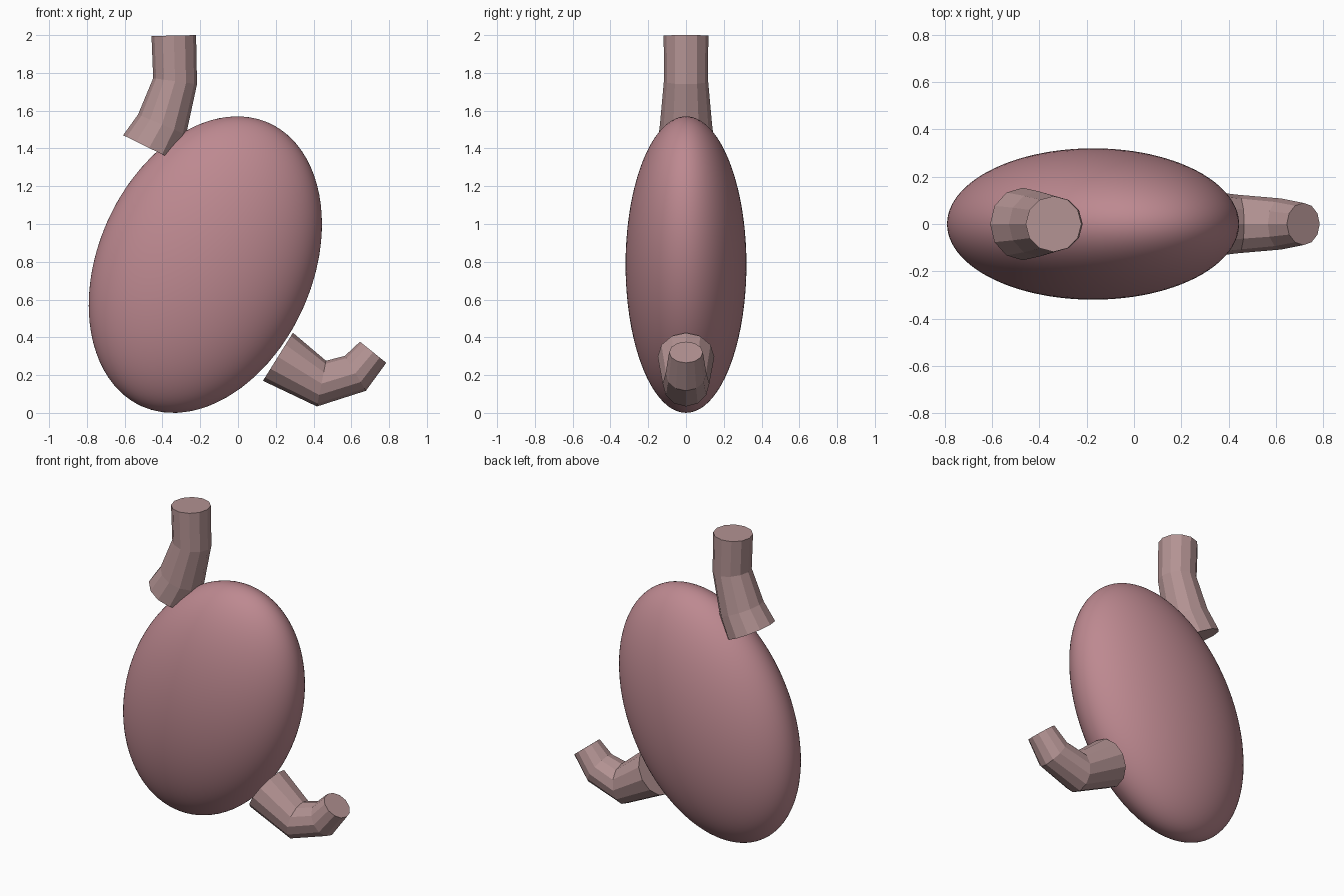
import bpy, bmesh, math
from mathutils import Vector, Matrix

if "Cube" in bpy.data.objects:
    bpy.data.objects.remove(bpy.data.objects["Cube"])

SIDES = 12


def material(name, rgb):
    m = bpy.data.materials.new(name)
    m.diffuse_color = (*rgb, 1)
    m.use_nodes = True
    m.node_tree.nodes["Principled BSDF"].inputs["Base Color"].default_value = m.diffuse_color
    return m


def add_object(name, bm, mat, smooth):
    bmesh.ops.recalc_face_normals(bm, faces=bm.faces[:])
    for f in bm.faces:
        f.smooth = smooth
    me = bpy.data.meshes.new(name)
    bm.to_mesh(me)
    bm.free()
    me.materials.append(mat)
    ob = bpy.data.objects.new(name, me)
    bpy.context.collection.objects.link(ob)
    return ob


def tube(name, edges, mat):
    """Capped tube; each ring is given by its two opposite rim points (x, z)."""
    bm = bmesh.new()
    rings = []
    for (ax, az), (bx, bz) in edges:
        a, b = Vector((ax, 0, az)), Vector((bx, 0, bz))
        centre, half = (a + b) / 2, (b - a) / 2
        side = Vector((0, half.length, 0))
        angles = [2 * math.pi * i / SIDES for i in range(SIDES)]
        rings.append([bm.verts.new(centre + half * math.cos(t) + side * math.sin(t))
                      for t in angles])
    for r0, r1 in zip(rings, rings[1:]):
        for i in range(SIDES):
            j = (i + 1) % SIDES
            bm.faces.new((r0[i], r0[j], r1[j], r1[i]))
    bm.faces.new(rings[0])
    bm.faces.new(rings[-1])
    return add_object(name, bm, mat, False)


body_pink = material("body_pink", (0.51, 0.25, 0.28))
tube_pink = material("tube_pink", (0.45, 0.29, 0.29))

# Body: flattened, tilted ellipsoid
bm = bmesh.new()
bmesh.ops.create_icosphere(bm, subdivisions=5, radius=1)
bm.transform(Matrix.Translation((-0.173, 0, 0.785))
             @ Matrix.Rotation(math.radians(24.2), 4, 'Y')
             @ Matrix.Diagonal((0.567, 0.32, 0.822, 1)))
add_object("stomach_body", bm, body_pink, True)

# Upper inlet tube
tube("inlet_tube", [((-0.608, 1.470), (-0.333, 1.335)),
                    ((-0.529, 1.580), (-0.275, 1.472)),
                    ((-0.449, 1.772), (-0.217, 1.740)),
                    ((-0.458, 1.995), (-0.222, 2.000))], tube_pink)

# Lower outlet tube
tube("outlet_tube", [((0.291, 0.424), (0.132, 0.170)),
                     ((0.466, 0.276), (0.418, 0.034)),
                     ((0.566, 0.302), (0.677, 0.117)),
                     ((0.646, 0.377), (0.785, 0.265))], tube_pink)
